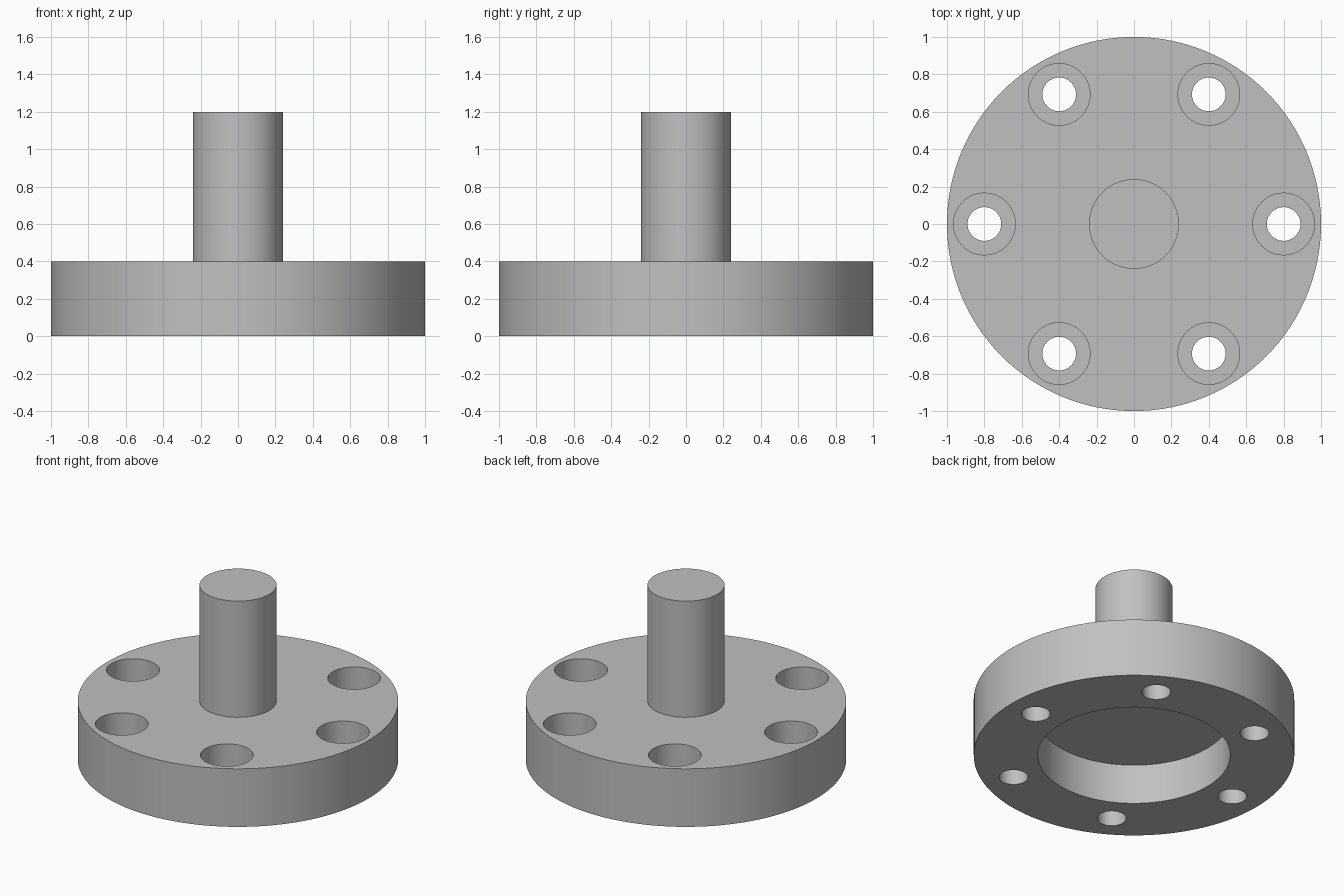
import bpy, bmesh, math

if "Cube" in bpy.data.objects:
    bpy.data.objects.remove(bpy.data.objects["Cube"])

STEEL = bpy.data.materials.new("grey_steel")
STEEL.diffuse_color = (0.53, 0.53, 0.53, 1)
STEEL.use_nodes = True
STEEL.node_tree.nodes["Principled BSDF"].inputs["Base Color"].default_value = STEEL.diffuse_color


def lathe(bm, profile, segs, cx=0.0, cy=0.0):
    """Revolve an (r, z) profile that starts and ends at a flat cap."""
    rings = [[bm.verts.new((cx + r * math.cos(2 * math.pi * i / segs),
                            cy + r * math.sin(2 * math.pi * i / segs), z))
              for i in range(segs)] for r, z in profile]
    for a, b in zip(rings, rings[1:]):
        for i in range(segs):
            j = (i + 1) % segs
            bm.faces.new((a[i], a[j], b[j], b[i]))
    bm.faces.new(rings[0][::-1])
    bm.faces.new(rings[-1])


def make_object(name, bm):
    bmesh.ops.recalc_face_normals(bm, faces=bm.faces)
    me = bpy.data.meshes.new(name)
    bm.to_mesh(me)
    bm.free()
    me.materials.append(STEEL)
    ob = bpy.data.objects.new(name, me)
    bpy.context.collection.objects.link(ob)
    return ob


# Flange, central stem and underside recess in one turned profile
bm = bmesh.new()
lathe(bm, [(0.60, 0.275), (0.60, 0), (1.0, 0), (1.0, 0.4),
           (0.24, 0.4), (0.24, 1.2)], 128)
flange = make_object("flange_with_stem", bm)

# Six counterbored bolt holes
bm = bmesh.new()
for k in range(6):
    a = k * math.pi / 3
    lathe(bm, [(0.09, -0.1), (0.09, 0.2), (0.165, 0.2), (0.165, 0.5)], 64,
          0.8 * math.cos(a), 0.8 * math.sin(a))
cutter = make_object("bolt_hole_cutter", bm)
cutter.hide_render = True

mod = flange.modifiers.new("bolt_holes", 'BOOLEAN')
mod.operation = 'DIFFERENCE'
mod.solver = 'EXACT'
mod.object = cutter
bpy.context.view_layer.objects.active = flange
flange.select_set(True)
bpy.ops.object.modifier_apply(modifier=mod.name)
bpy.data.objects.remove(cutter)

# Smooth round walls, sharp rims
bpy.ops.object.shade_smooth_by_angle(angle=math.radians(30))
